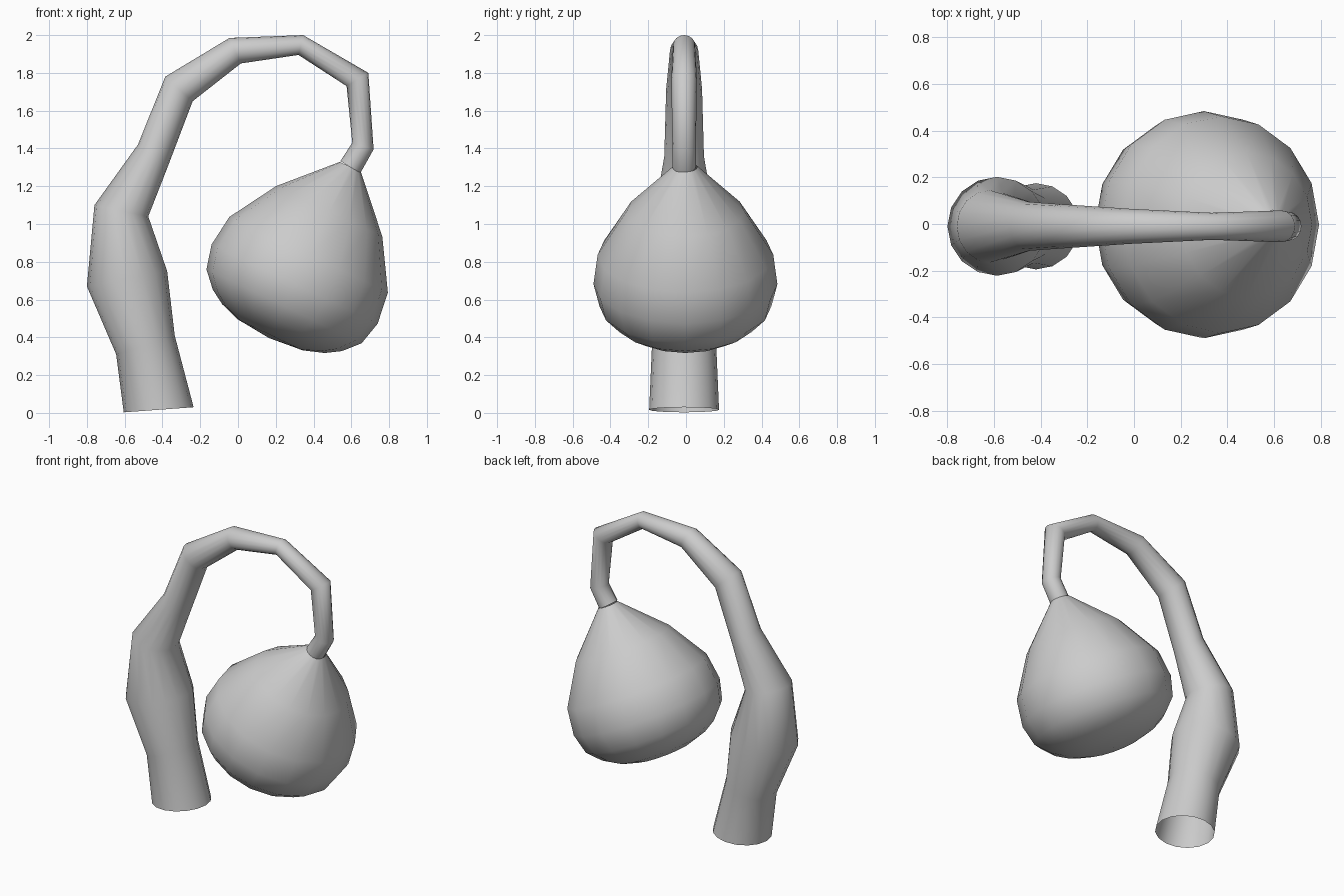
import bpy, bmesh, math
from mathutils import Vector

if "Cube" in bpy.data.objects:
    bpy.data.objects.remove(bpy.data.objects["Cube"])

SIDES = 16


def loft(name, rings, cap_tip=None):
    """Skin elliptical rings; each ring is (centre, in-plane half axis, y radius)."""
    bm = bmesh.new()
    loops = []
    for c, half, ry in rings:
        loop = []
        for i in range(SIDES):
            a = 2 * math.pi * i / SIDES
            loop.append(bm.verts.new(c + half * math.cos(a) + Vector((0, ry * math.sin(a), 0))))
        loops.append(loop)
    for a, b in zip(loops, loops[1:]):
        for i in range(SIDES):
            j = (i + 1) % SIDES
            bm.faces.new((a[i], a[j], b[j], b[i]))
    if cap_tip is not None:
        tip = bm.verts.new(cap_tip)
        for i in range(SIDES):
            bm.faces.new((loops[-1][i], loops[-1][(i + 1) % SIDES], tip))
    bmesh.ops.recalc_face_normals(bm, faces=bm.faces[:])
    # make sure open tubes face outwards
    f = bm.faces[0] if not hasattr(bm.faces, "ensure_lookup_table") else (bm.faces.ensure_lookup_table() or bm.faces[0])
    if f.normal.dot(f.calc_center_median() - rings[0][0]) < 0:
        bmesh.ops.reverse_faces(bm, faces=bm.faces[:])
    me = bpy.data.meshes.new(name)
    bm.to_mesh(me)
    bm.free()
    for p in me.polygons:
        p.use_smooth = True
    ob = bpy.data.objects.new(name, me)
    bpy.context.collection.objects.link(ob)
    return ob


# Curved stem: outer x,z / inner x,z / y radius at each bend
STEM = [
    (-0.605, 0.003, -0.235, 0.030, 0.185),
    (-0.645, 0.310, -0.335, 0.410, 0.170),
    (-0.800, 0.670, -0.375, 0.750, 0.212),
    (-0.760, 1.100, -0.475, 1.040, 0.155),
    (-0.530, 1.420, -0.375, 1.295, 0.105),
    (-0.385, 1.780, -0.240, 1.650, 0.095),
    (-0.045, 1.985, 0.015, 1.850, 0.075),
    (0.345, 2.000, 0.320, 1.895, 0.058),
    (0.690, 1.800, 0.575, 1.730, 0.068),
    (0.718, 1.395, 0.605, 1.430, 0.062),
    (0.648, 1.270, 0.542, 1.333, 0.062),
]
rings = []
for xo, zo, xi, zi, ry in STEM:
    o, i = Vector((xo, -0.01, zo)), Vector((xi, -0.01, zi))
    rings.append(((o + i) / 2, (o - i) / 2, ry))
loft("stem", rings)

# Hanging bulb: turned profile (distance along axis, radius) on a tilted axis
PROFILE = [(0, 0.062), (0.26, 0.311), (0.515, 0.465), (0.687, 0.487),
           (0.817, 0.455), (0.90, 0.378), (0.948, 0.30), (0.985, 0.19)]
neck = Vector((0.595, -0.003, 1.302))
axis = Vector((-0.43, 0, -0.903)).normalized()
side = Vector((axis.z, 0, -axis.x))
loft("bulb", [(neck + axis * d, side * r, r) for d, r in PROFILE], neck + axis * 1.003)
